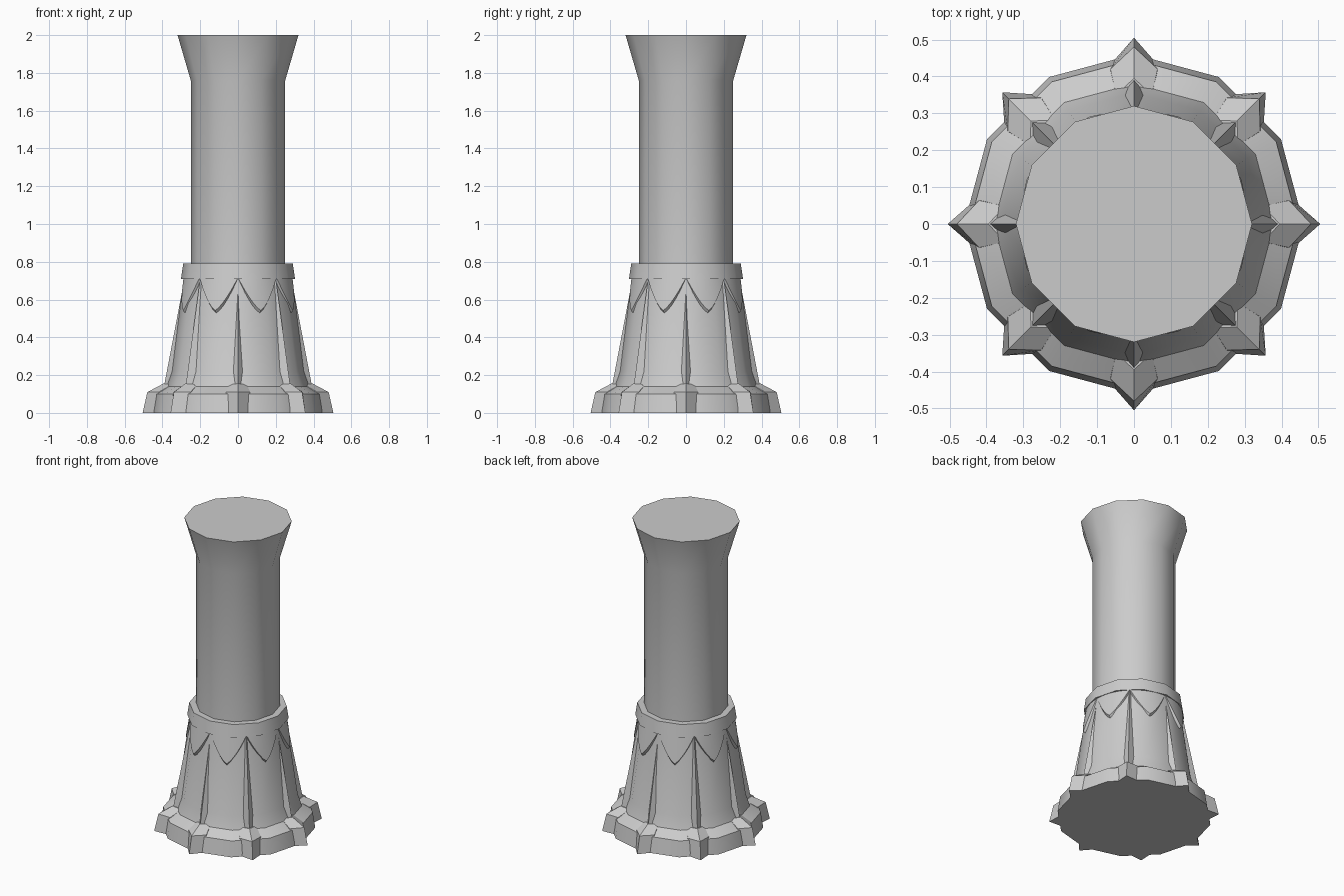
import bpy, bmesh, math
from mathutils import Matrix

if "Cube" in bpy.data.objects:
    bpy.data.objects.remove(bpy.data.objects["Cube"], do_unlink=True)

STONE = (0.6, 0.6, 0.6, 1)
stone = bpy.data.materials.new("grey stone")
stone.use_nodes = True
stone.diffuse_color = STONE
stone.node_tree.nodes["Principled BSDF"].inputs["Base Color"].default_value = STONE


def finish(name, bm, angle):
    bmesh.ops.recalc_face_normals(bm, faces=bm.faces)
    mesh = bpy.data.meshes.new(name)
    bm.to_mesh(mesh)
    bm.free()
    mesh.materials.append(stone)
    ob = bpy.data.objects.new(name, mesh)
    bpy.context.collection.objects.link(ob)
    bpy.ops.object.select_all(action='DESELECT')
    ob.select_set(True)
    bpy.context.view_layer.objects.active = ob
    bpy.ops.object.shade_smooth_by_angle(angle=math.radians(angle))
    return ob


def loft(bm, rings, cap=True):
    """Bridge equal-length rings of points, closing both ends."""
    rows = [[bm.verts.new(p) for p in ring] for ring in rings]
    n = len(rows[0])
    for a, b in zip(rows, rows[1:]):
        for i in range(n):
            j = (i + 1) % n
            bm.faces.new((a[i], a[j], b[j], b[i]))
    if cap:
        bm.faces.new(rows[0][::-1])
        bm.faces.new(rows[-1])


def turned(name, profile, sides=12):
    bm = bmesh.new()
    loft(bm, [[(r * math.cos(math.tau * i / sides), r * math.sin(math.tau * i / sides), z)
               for i in range(sides)] for r, z in profile])
    return finish(name, bm, 40)


# Round parts of the column
turned("flared_base", [(0.46, 0), (0.445, 0.1), (0.38, 0.14), (0.355, 0.22), (0.285, 0.72)])
turned("collar", [(0.302, 0.71), (0.29, 0.79)])
turned("shaft", [(0.25, 0.78), (0.25, 1.76), (0.32, 2.0)])

# Eight buttresses: wedge-fronted foot below, thin tapering rib above
FOOT = [(0.505, 0.43, 0.066, 0, 0), (0.48, 0.42, 0.064, 0.11, 0.11),
        (0.395, 0.35, 0.048, 0.155, 0.15)]
RIB = [(0.392, 0.355, 0.032, 0.14, 0.14), (0.283, 0.265, 0.012, 0.712, 0.712)]


def wedge(bm, sections, turn):
    rings = []
    for tip, side, half, z_tip, z_side in sections:
        pts = [(tip, 0, z_tip), (side, half, z_side), (0.24, half * 0.6, z_side),
               (0.24, -half * 0.6, z_side), (side, -half, z_side)]
        rings.append([turn @ p for p in map(lambda q: Matrix.Translation(q).translation, pts)])
    loft(bm, rings)


for name, sections in (("buttress_feet", FOOT), ("buttress_ribs", RIB)):
    bm = bmesh.new()
    for k in range(8):
        wedge(bm, sections, Matrix.Rotation(math.tau * k / 8, 3, 'Z'))
    finish(name, bm, 20)

# Skirt of pointed leaves hanging between the ribs
bm = bmesh.new()
STEPS = 12
rings = [[], [], [], []]
for i in range(8 * STEPS):
    a = math.tau * i / (8 * STEPS)
    u = abs((i % STEPS) / (STEPS / 2) - 1)          # 0 at leaf tip, 1 at rib
    z = 0.53 + 0.175 * u ** 1.3
    out = 0.285 + 0.03 * (0.72 - z) / 0.19
    for ring, r, h in zip(rings, (0.27, out - 0.015, out, 0.287), (0.72, z - 0.006, z + 0.012, 0.722)):
        ring.append((r * math.cos(a), r * math.sin(a), h))
loft(bm, rings + rings[:1], cap=False)
bmesh.ops.remove_doubles(bm, verts=bm.verts, dist=0.0001)
finish("leaf_skirt", bm, 35)
